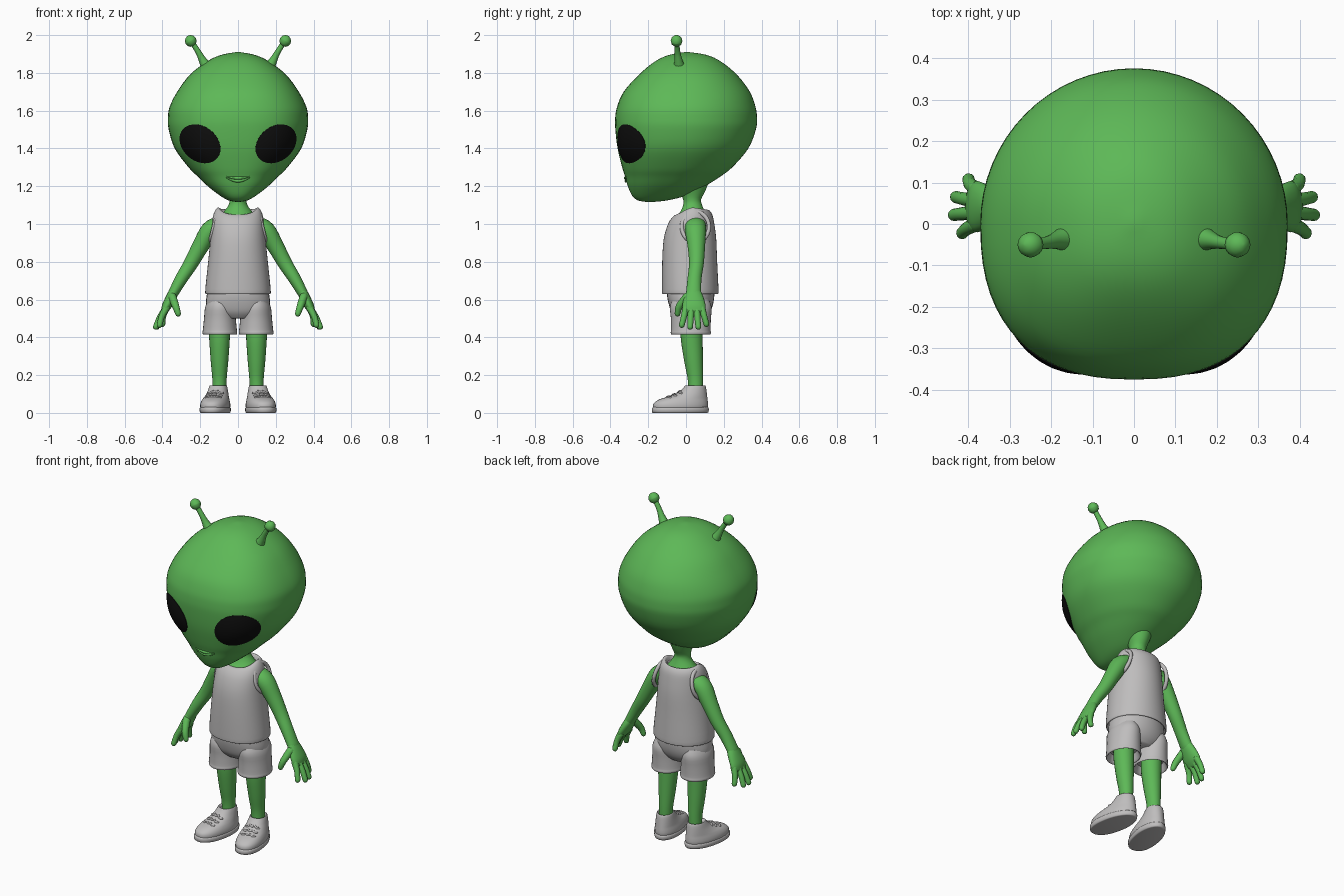
import bpy, bmesh
from math import sin, cos, pi, radians, copysign
from mathutils import Vector, Matrix
from mathutils.bvhtree import BVHTree

if "Cube" in bpy.data.objects:
    bpy.data.objects.remove(bpy.data.objects["Cube"])


def material(name, color):
    m = bpy.data.materials.new(name)
    m.use_nodes = True
    m.diffuse_color = (*color, 1)
    m.node_tree.nodes["Principled BSDF"].inputs["Base Color"].default_value = (*color, 1)
    return m


GREEN = material("skin green", (0.11, 0.48, 0.095))
GREY = material("cloth grey", (0.52, 0.51, 0.51))
BLACK = material("eye black", (0.004, 0.004, 0.004))
parts = []


def finish(name, mesh, mat, mirror):
    ob = bpy.data.objects.new(name, mesh)
    bpy.context.collection.objects.link(ob)
    mesh.materials.append(mat)
    parts.append(ob)
    if mirror:
        ob.modifiers.new("Mirror", "MIRROR")
    return ob


def skin(name, rings, mat, mirror=False, matrix=None):
    """Closed surface through a list of equal-sized rings of points."""
    bm = bmesh.new()
    loops = [[bm.verts.new(p) for p in ring] for ring in rings]
    n = len(loops[0])
    for a, b in zip(loops, loops[1:]):
        for j in range(n):
            k = (j + 1) % n
            bm.faces.new((a[j], a[k], b[k], b[j]))
    bm.faces.new(loops[0][::-1])
    bm.faces.new(loops[-1])
    bmesh.ops.recalc_face_normals(bm, faces=bm.faces)
    if matrix:
        bm.transform(matrix)
    mesh = bpy.data.meshes.new(name)
    bm.to_mesh(mesh)
    bm.free()
    return finish(name, mesh, mat, mirror)


def spline(rows, steps):
    """Catmull-Rom interpolation of rows of numbers."""
    rows = [Vector(r) for r in rows]
    out = []
    for i in range(len(rows) - 1):
        p0, p1, p2 = rows[max(i - 1, 0)], rows[i], rows[i + 1]
        p3 = rows[min(i + 2, len(rows) - 1)]
        for s in range(steps):
            t = s / steps
            out.append(0.5 * (2 * p1 + (p2 - p0) * t + (2 * p0 - 5 * p1 + 4 * p2 - p3) * t ** 2
                              + (3 * p1 - p0 - 3 * p2 + p3) * t ** 3))
    return out + [rows[-1]]


def loft(name, rows, mat, x=0, n=32, steps=3, front=2.0, dips=None, **kw):
    """Stack of horizontal ovals; each row is z, half width, front y, back y."""
    if dips:
        rows = [(*r, d) for r, d in zip(rows, dips)]
    rings = []
    for row in spline(rows, steps):
        z, w, yf, yb = row[:4]
        dip = row[4] if dips else 0
        ring = []
        for j in range(n):
            c, s = cos(2 * pi * j / n), sin(2 * pi * j / n)
            e = 2 / front if s < 0 else 1
            px, py = copysign(abs(c) ** e, c), copysign(abs(s) ** e, s)
            drop = dip * (max(0, -s) ** 1.5 + 0.3 * max(0, s))
            ring.append((x + w * px, (yf + yb) / 2 + (yb - yf) / 2 * py, z - drop))
        rings.append(ring)
    return skin(name, rings, mat, **kw)


def tube(name, rows, mat, n=16, steps=4, **kw):
    """Round-ended limb; each row is x, y, z, thickness, breadth along y."""
    rows = spline([r if len(r) == 5 else (*r, r[3]) for r in rows], steps)
    pts = [Vector(r[:3]) for r in rows]
    last = len(rows) - 1
    rings = []

    def ring(i, shift, scale):
        t = (pts[min(i + 1, last)] - pts[max(i - 1, 0)]).normalized()
        a = Vector((0, 1, 0)).cross(t).normalized()
        b = t.cross(a)
        mid = pts[i] + t * shift * rows[i][3]
        rings.append([mid + a * (cos(2 * pi * j / n) * rows[i][3] * scale)
                      + b * (sin(2 * pi * j / n) * rows[i][4] * scale) for j in range(n)])

    caps = [radians(d) for d in (85, 60, 30)]
    for d in caps:
        ring(0, -sin(d), cos(d))
    for i in range(last + 1):
        ring(i, 0, 1)
    for d in reversed(caps):
        ring(last, sin(d), cos(d))
    return skin(name, rings, mat, **kw)


def surface(ob):
    return BVHTree.FromPolygons([v.co for v in ob.data.vertices],
                                [p.vertices[:] for p in ob.data.polygons])


# Head
head = loft("head", [
    (1.117, 0.01, -0.21, -0.17), (1.125, 0.05, -0.255, -0.10), (1.15, 0.095, -0.285, 0.0),
    (1.2, 0.16, -0.308, 0.10), (1.25, 0.212, -0.322, 0.18), (1.3, 0.262, -0.338, 0.245),
    (1.4, 0.335, -0.362, 0.33), (1.5, 0.367, -0.374, 0.37), (1.56, 0.371, -0.375, 0.376),
    (1.62, 0.362, -0.365, 0.368), (1.7, 0.322, -0.33, 0.338), (1.79, 0.255, -0.25, 0.27),
    (1.86, 0.165, -0.165, 0.185), (1.895, 0.09, -0.09, 0.11), (1.91, 0.01, -0.005, 0.015)],
    GREEN, n=64, steps=4, front=2.4)
face = surface(head)

# Eyes: tilted ovals laid on the face with a slight bulge
tilt = radians(40)
eye_rings = []
for r, lift in [(1, -0.01), (1, 0.003)] + [(k / 8, 0.003 + 0.015 * (1 - (k / 8) ** 2))
                                           for k in (7, 6, 5, 4, 3, 2, 1, 0.1)]:
    ring = []
    for j in range(40):
        u, v = 0.118 * r * cos(pi * j / 20), 0.09 * r * sin(pi * j / 20)
        start = Vector((0.2 + u * cos(tilt) - v * sin(tilt), -1,
                        1.425 + u * sin(tilt) + v * cos(tilt)))
        hit, normal, _, _ = face.ray_cast(start, Vector((0, 1, 0)))
        ring.append(hit + normal * lift)
    eye_rings.append(ring)
skin("eyes", eye_rings, BLACK, mirror=True)

# Lips
for name, z, bend in (("upper_lip", 1.243, 2), ("lower_lip", 1.228, 5)):
    rows = []
    for k in range(-4, 5):
        x = k * 0.015
        hit = face.ray_cast(Vector((x, -1, z + bend * x * x)), Vector((0, 1, 0)))[0]
        rows.append((*hit, 0.009 - 0.0014 * abs(k)))
    tube(name, rows, GREEN, n=10, steps=2)

# Antennae with ball tips
tube("antenna_stalks", [(0.165, -0.035, 1.83, 0.032), (0.188, -0.04, 1.868, 0.021),
                        (0.21, -0.045, 1.91, 0.015), (0.245, -0.05, 1.965, 0.014)],
     GREEN, mirror=True)
tube("antenna_balls", [(0.25, -0.05, 1.969, 0.031), (0.2503, -0.05, 1.9695, 0.031)],
     GREEN, n=20, steps=1, mirror=True)

# Neck and upper chest
loft("neck", [(0.95, 0.11, -0.07, 0.12), (1.03, 0.1, -0.055, 0.115), (1.065, 0.075, -0.03, 0.1),
              (1.1, 0.05, -0.015, 0.085), (1.13, 0.045, -0.015, 0.08),
              (1.17, 0.055, -0.035, 0.1), (1.22, 0.075, -0.06, 0.12)], GREEN)

# Tank top with scooped collar
loft("tank_top", [
    (0.66, 0.155, -0.108, 0.15), (0.635, 0.163, -0.117, 0.16), (0.63, 0.171, -0.125, 0.17),
    (0.655, 0.173, -0.127, 0.172), (0.8, 0.158, -0.126, 0.165), (0.92, 0.146, -0.118, 0.16),
    (1.0, 0.139, -0.095, 0.15), (1.05, 0.13, -0.068, 0.14), (1.08, 0.115, -0.048, 0.125),
    (1.086, 0.1, -0.04, 0.115), (1.06, 0.09, -0.03, 0.1)],
    GREY, n=48, front=2.2, dips=[0, 0, 0, 0, 0, 0, 0, 0.01, 0.03, 0.045, 0.045])

# Armhole trims
arm_ring = []
hole = Matrix.Translation((0.128, 0.05, 0.985)) @ Matrix.Rotation(radians(-14), 4, "Y")
for i in range(33):
    a = 2 * pi * i / 32
    out = Vector((0, cos(a) * 0.072, sin(a) * 0.082))
    arm_ring.append([hole @ (out * (1 + 0.15 * cos(pi * j / 5)) + Vector((0.011 * sin(pi * j / 5), 0, 0)))
                     for j in range(10)])
skin("armhole_trims", arm_ring, GREY, mirror=True)

# Shorts
loft("shorts_hips", [(0.5, 0.09, -0.05, 0.1), (0.53, 0.15, -0.075, 0.125),
                     (0.57, 0.169, -0.09, 0.142), (0.62, 0.166, -0.1, 0.15),
                     (0.67, 0.155, -0.1, 0.15)], GREY, front=2.3)
loft("shorts_legs", [
    (0.46, 0.07, -0.055, 0.105), (0.425, 0.08, -0.065, 0.118), (0.415, 0.088, -0.077, 0.128),
    (0.425, 0.092, -0.081, 0.132), (0.44, 0.09, -0.079, 0.13), (0.5, 0.084, -0.08, 0.132),
    (0.56, 0.078, -0.085, 0.136), (0.6, 0.06, -0.07, 0.12)], GREY, x=0.096, mirror=True)

# Legs
tube("legs", [(0.1, 0.03, 0.5, 0.058), (0.098, 0.03, 0.4, 0.055, 0.058),
              (0.098, 0.04, 0.28, 0.047, 0.05), (0.098, 0.05, 0.18, 0.038, 0.041),
              (0.1, 0.05, 0.1, 0.036, 0.039)], GREEN, n=24, mirror=True)

# Shoes, soles and laces, toes turned slightly outward
turn = Matrix.Translation((0.104, 0.05, 0)) @ Matrix.Rotation(radians(11), 4, "Z") \
    @ Matrix.Translation((0, -0.05, 0))
shoe = loft("shoes", [
    (0.01, 0.07, -0.175, 0.11), (0.035, 0.075, -0.178, 0.117), (0.055, 0.073, -0.17, 0.117),
    (0.073, 0.067, -0.14, 0.115), (0.088, 0.061, -0.09, 0.113), (0.11, 0.054, -0.04, 0.11),
    (0.135, 0.048, -0.012, 0.106), (0.146, 0.043, -0.002, 0.1), (0.135, 0.034, 0.01, 0.09)],
    GREY, front=2.3, mirror=True, matrix=turn)
loft("soles", [(0, 0.07, -0.176, 0.112), (0.004, 0.076, -0.183, 0.12),
               (0.024, 0.078, -0.184, 0.122), (0.03, 0.073, -0.178, 0.117)],
     GREY, steps=2, front=2.3, mirror=True, matrix=turn)
upper = surface(shoe)
for i, y in enumerate((-0.1, -0.07, -0.04)):
    rows = []
    for k in range(-3, 4):
        start = turn @ Vector((k * 0.013, y + 0.008 * (k % 2), 1))
        hit = upper.ray_cast(start, Vector((0, 0, -1)))[0]
        rows.append((*hit, 0.006))
    tube(f"laces_{i + 1}", rows, GREY, n=8, steps=2, mirror=True)

# Arms
tube("arms", [(0.1, 0.05, 0.995, 0.045, 0.055), (0.148, 0.05, 0.965, 0.05, 0.056),
              (0.2, 0.055, 0.88, 0.044, 0.046), (0.25, 0.055, 0.79, 0.038, 0.039),
              (0.3, 0.045, 0.71, 0.033, 0.037), (0.345, 0.04, 0.63, 0.027, 0.04)],
     GREEN, n=24, mirror=True)

# Hands
tube("palms", [(0.335, 0.04, 0.65, 0.026, 0.036), (0.355, 0.041, 0.61, 0.027, 0.052),
               (0.378, 0.042, 0.565, 0.025, 0.062), (0.39, 0.043, 0.54, 0.018, 0.058)],
     GREEN, n=20, mirror=True)
tips = {"index": (0.415, -0.022, 0.465), "middle": (0.435, 0.022, 0.455),
        "ring": (0.43, 0.065, 0.455), "little": (0.4, 0.108, 0.47)}
for i, (name, tip) in enumerate(tips.items()):
    base = Vector((0.38, 0.0 + 0.028 * i, 0.555))
    mid = base.lerp(Vector(tip), 0.5) + Vector((0.006, 0, 0))
    tube(f"{name}_fingers", [(*base, 0.019), (*mid, 0.016), (*tip, 0.015)],
         GREEN, n=12, mirror=True)
tube("thumbs", [(0.348, 0.005, 0.615, 0.022), (0.33, -0.035, 0.565, 0.019),
                (0.317, -0.045, 0.525, 0.015)], GREEN, n=12, mirror=True)

# Smooth shading with kept edges
bpy.ops.object.select_all(action="DESELECT")
for ob in parts:
    ob.select_set(True)
bpy.context.view_layer.objects.active = head
bpy.ops.object.shade_smooth_by_angle(angle=radians(50))
